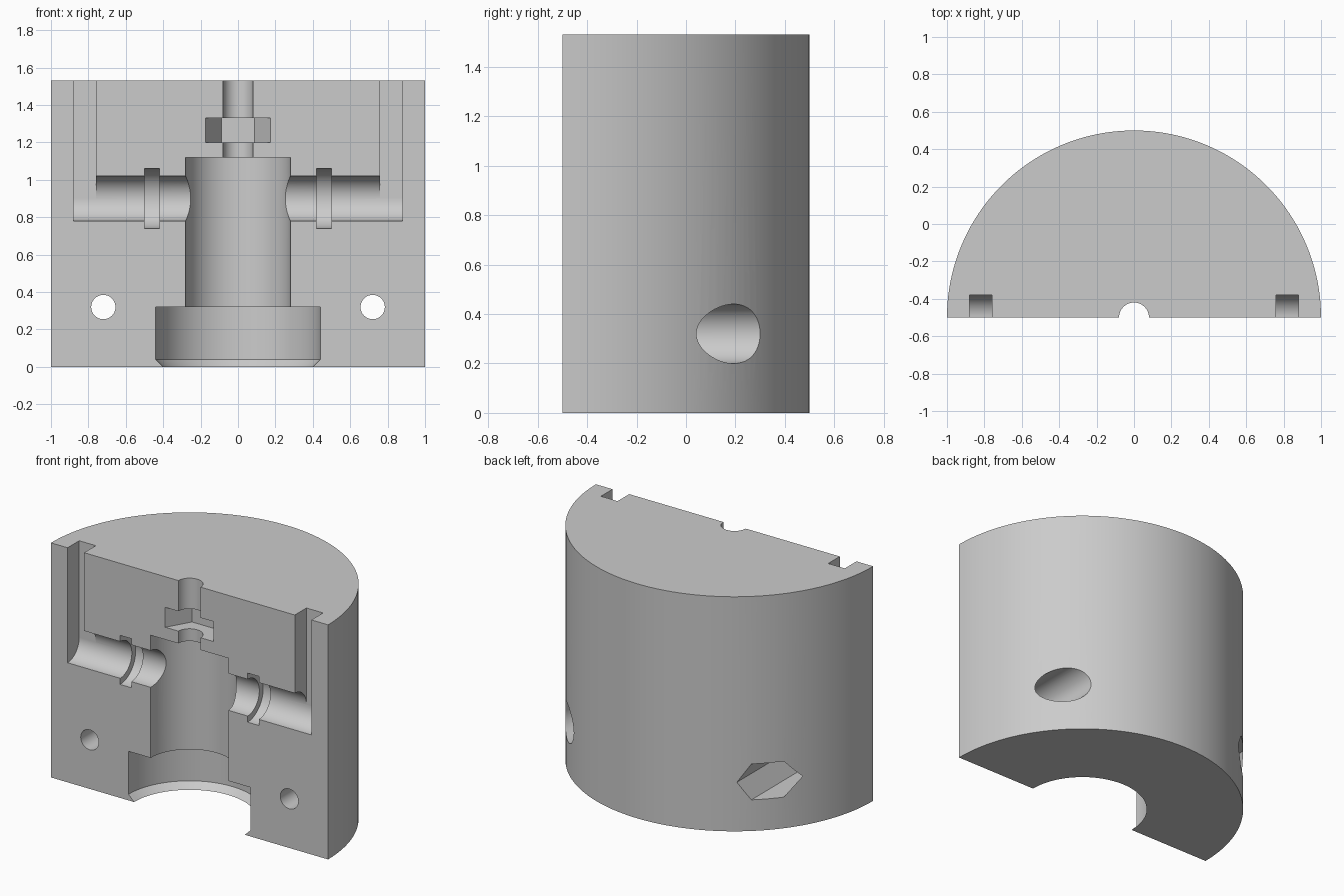
import bpy
import bmesh
from math import pi, radians
from mathutils import Matrix, Vector

cube = bpy.data.objects.get("Cube")
if cube:
    bpy.data.objects.remove(cube, do_unlink=True)

HEIGHT = 1.53
FLAT_Y = -0.5          # the split face; the main axis lies in it
BORE_Z = 0.90          # height of the side bores
BOLT_X, BOLT_Z = 0.72, 0.32
ALONG_X = Matrix.Rotation(pi / 2, 4, 'Y')
ALONG_Y = Matrix.Rotation(-pi / 2, 4, 'X')

grey = bpy.data.materials.new("plain grey")
grey.use_nodes = True
colour = (0.6, 0.6, 0.6, 1)
grey.diffuse_color = colour
grey.node_tree.nodes["Principled BSDF"].inputs["Base Color"].default_value = colour


def make_object(name, bm):
    bmesh.ops.recalc_face_normals(bm, faces=bm.faces)
    mesh = bpy.data.meshes.new(name)
    bm.to_mesh(mesh)
    bm.free()
    mesh.materials.append(grey)
    obj = bpy.data.objects.new(name, mesh)
    bpy.context.collection.objects.link(obj)
    return obj


def lathe(name, profile, location, turn=Matrix.Identity(4), sides=64):
    """Turn (radius, height) points, closed by end caps, about local z."""
    bm = bmesh.new()
    rings = []
    for radius, height in profile:
        ring = [bm.verts.new(Matrix.Rotation(2 * pi * i / sides, 3, 'Z')
                             @ Vector((radius, 0, height))) for i in range(sides)]
        rings.append(ring)
    for low, high in zip(rings, rings[1:]):
        for i in range(sides):
            j = (i + 1) % sides
            bm.faces.new((low[i], low[j], high[j], high[i]))
    bm.faces.new(rings[0])
    bm.faces.new(rings[-1])
    bm.transform(Matrix.Translation(location) @ turn)
    return make_object(name, bm)


def box(name, low, high):
    low, high = Vector(low), Vector(high)
    bm = bmesh.new()
    bmesh.ops.create_cube(bm, size=1)
    bm.transform(Matrix.Translation((low + high) / 2)
                 @ Matrix.Diagonal(high - low).to_4x4())
    return make_object(name, bm)


def cut(target, cutter, operation='DIFFERENCE'):
    """Apply a boolean and throw the cutter away."""
    cutter.hide_render = True
    bpy.context.view_layer.objects.active = target
    mod = target.modifiers.new("cut", 'BOOLEAN')
    mod.operation = operation
    mod.solver = 'EXACT'
    mod.object = cutter
    bpy.ops.object.modifier_apply(modifier=mod.name)
    bpy.data.objects.remove(cutter, do_unlink=True)


axis = (0, FLAT_Y, 0)

# Half-round block
body = lathe("half_round_block", [(1, 0), (1, HEIGHT)], axis, sides=160)
cut(body, box("front_half", (-2, -2, -1), (2, FLAT_Y, 2)))

# Central stepped cavity: chamfered mouth, wide base, main bore, thin stem
cut(body, lathe("central_cavity",
                [(0.40, -0.1), (0.40, 0), (0.44, 0.04), (0.44, 0.32), (0.28, 0.32),
                 (0.28, 1.12), (0.08, 1.12), (0.08, HEIGHT + 0.1)], axis, sides=96))

# Captive nut pocket on the stem
cut(body, lathe("stem_nut_pocket", [(0.175, 1.20), (0.175, 1.33)], axis, sides=6))

# Side bores with ring grooves
half = [(0.12, 0.42), (0.16, 0.42), (0.16, 0.50), (0.12, 0.50), (0.12, 0.88)]
mirrored = [(r, -x) for r, x in reversed(half)]
cut(body, lathe("side_bores", mirrored + half, (0, FLAT_Y, BORE_Z), ALONG_X))

for side in (-1, 1):
    # Vertical channel from the bore end to the top
    xs = sorted((side * 0.76, side * 0.88))
    cut(body, box("riser_channel", (xs[0], -0.7, BORE_Z), (xs[1], -0.38, HEIGHT + 0.1)))

    # Bolt hole, with a round head recess on one side and a hex one on the other
    place = (side * BOLT_X, 0, BOLT_Z)
    cut(body, lathe("bolt_hole", [(0.065, -1), (0.065, 1)], place, ALONG_Y, 48))
    radius, sides = (0.12, 64) if side > 0 else (0.135, 6)
    cut(body, lathe("bolt_recess", [(radius, -0.3), (radius, 1)], place, ALONG_Y, sides))

# Smooth the round walls, keep the edges sharp
bpy.ops.object.select_all(action='DESELECT')
body.select_set(True)
bpy.context.view_layer.objects.active = body
bpy.ops.object.shade_smooth_by_angle(angle=radians(30))
